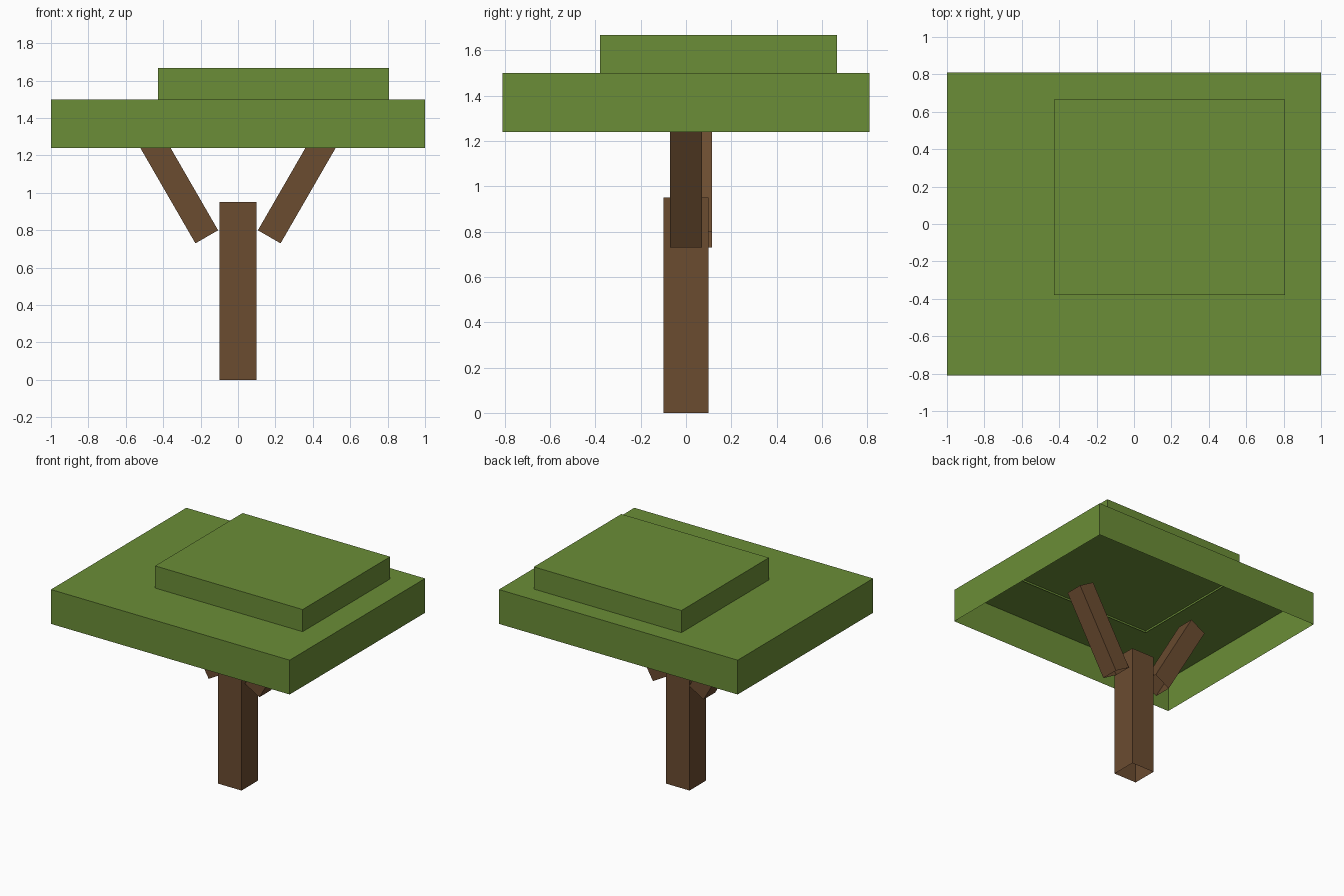
import bpy, bmesh, math
from mathutils import Matrix, Vector

if "Cube" in bpy.data.objects:
    bpy.data.objects.remove(bpy.data.objects["Cube"])


def material(name, rgb):
    mat = bpy.data.materials.new(name)
    mat.diffuse_color = (*rgb, 1.0)
    mat.use_nodes = True
    mat.node_tree.nodes["Principled BSDF"].inputs["Base Color"].default_value = mat.diffuse_color
    return mat


leaf_green = material("leaf_green", (0.147, 0.270, 0.038))
bark_brown = material("bark_brown", (0.147, 0.072, 0.030))


def open_box(name, size, base, mat, tilt=0.0):
    """Box without its underside; base is the centre of the open end,
    tilt leans it about y."""
    bm = bmesh.new()
    bmesh.ops.create_cube(bm, size=1.0)
    underside = [f for f in bm.faces if f.normal.z < -0.9]
    bmesh.ops.delete(bm, geom=underside, context='FACES_ONLY')
    bmesh.ops.translate(bm, verts=bm.verts, vec=(0, 0, 0.5))
    bmesh.ops.scale(bm, verts=bm.verts, vec=size)
    bm.transform(Matrix.Translation(Vector(base)) @ Matrix.Rotation(tilt, 4, 'Y'))
    mesh = bpy.data.meshes.new(name)
    bm.to_mesh(mesh)
    bm.free()
    mesh.materials.append(mat)
    obj = bpy.data.objects.new(name, mesh)
    bpy.context.collection.objects.link(obj)
    return obj


# Trunk
open_box("trunk", (0.197, 0.197, 0.95), (0, 0, 0), bark_brown)

# Two branches leaning outwards, the left one set slightly back
for name, side, y in (("right_branch", 1, 0.0), ("left_branch", -1, 0.045)):
    open_box(name, (0.14, 0.14, 0.67), (side * 0.167, y, 0.765),
             bark_brown, side * math.radians(30))

# Canopy: wide lower slab and a smaller off-centre slab on top
open_box("lower_canopy", (2.0, 1.62, 0.26), (0, 0, 1.24), leaf_green)
open_box("upper_canopy", (1.236, 1.047, 0.183), (0.19, 0.143, 1.485), leaf_green)
